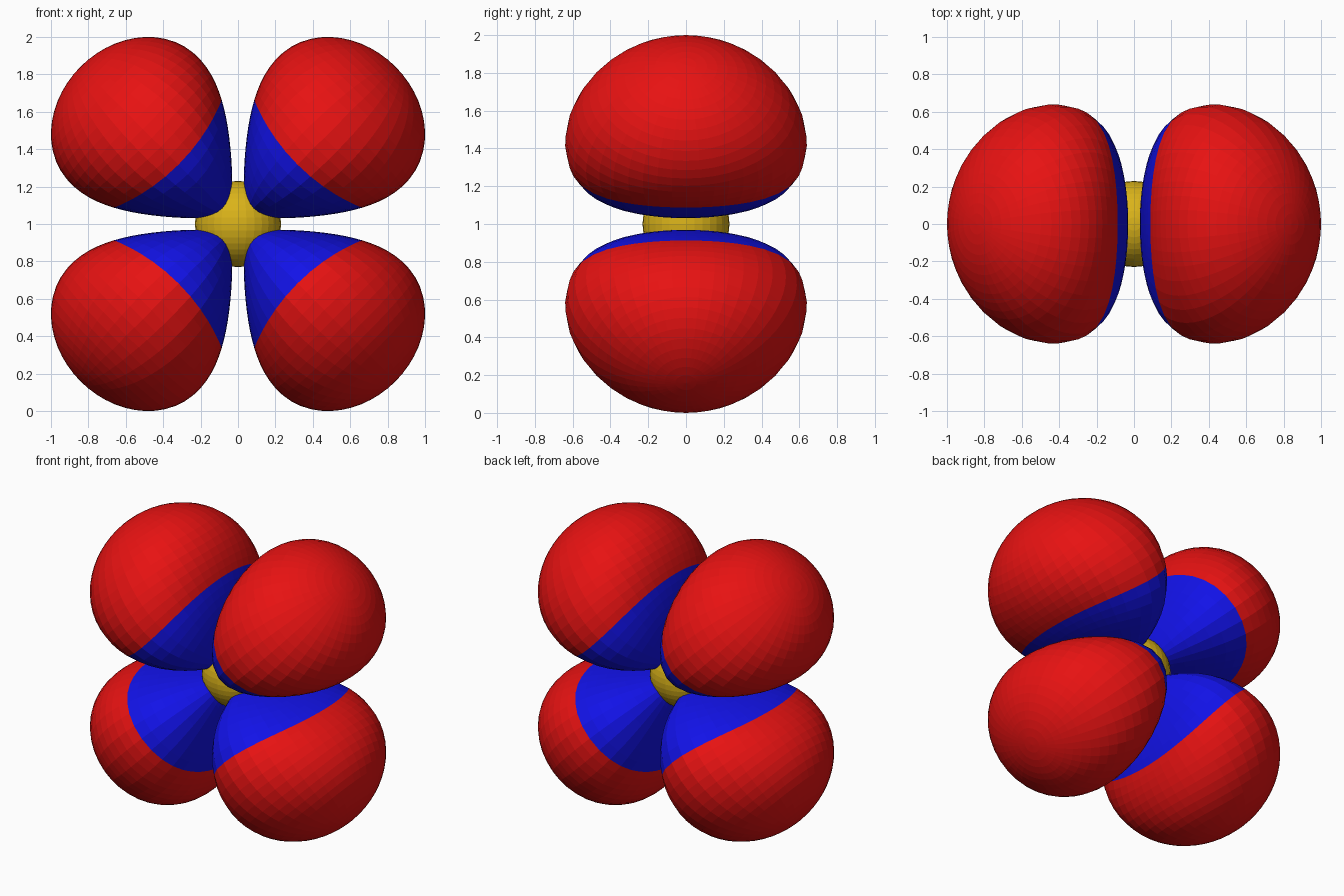
import bpy, bmesh, math
from mathutils import Vector

if "Cube" in bpy.data.objects:
    bpy.data.objects.remove(bpy.data.objects["Cube"])


def material(name, rgb):
    m = bpy.data.materials.new(name)
    m.diffuse_color = (*rgb, 1.0)
    m.use_nodes = True
    m.node_tree.nodes["Principled BSDF"].inputs["Base Color"].default_value = m.diffuse_color
    return m


RED = material("red", (0.80, 0.006, 0.006))
BLUE = material("blue", (0.006, 0.006, 0.80))
YELLOW = material("yellow", (0.70, 0.45, 0.01))

A, B, LEVEL = 4.81, 0.33, -6.07       # lobe falloff, side squeeze, surface level
CORE = Vector((0.47, 0, 0.47))        # point inside the lobe
OUT = Vector((1, 0, 1)).normalized()  # lobe axis
UP = Vector((-1, 0, 1)).normalized()
SIDE = Vector((0, 1, 0))
SEGS, RED_RINGS, BLUE_RINGS = 40, 18, 10


def inside(p):
    if p.x <= 0 or p.z <= 0:
        return False
    return math.log(p.x * p.z) - A * p.length - B * p.y ** 2 > LEVEL


def surface(theta, phi):
    """Point where a ray from the lobe core meets its convex surface."""
    ring = SIDE * math.cos(phi) + UP * math.sin(phi)
    d = OUT * math.cos(theta) + ring * math.sin(theta)
    lo, hi = 0.0, 2.0
    for _ in range(30):
        mid = (lo + hi) / 2
        if inside(CORE + d * mid):
            lo = mid
        else:
            hi = mid
    return CORE + d * lo


def colour_edge(phi):
    """Angle at which red changes to blue."""
    lo, hi = math.pi / 2, math.pi
    for _ in range(20):
        mid = (lo + hi) / 2
        p = surface(mid, phi)
        if p.x + p.z + 0.11 * (p.y / 0.6) ** 2 > 0.75:
            lo = mid
        else:
            hi = mid
    return lo


# Rings of one lobe, from outer tip to inner tip
phis = [2 * math.pi * i / SEGS for i in range(SEGS)]
edges = [colour_edge(p) for p in phis]
rings = []
for k in range(1, RED_RINGS + BLUE_RINGS):
    row = []
    for phi, e in zip(phis, edges):
        if k <= RED_RINGS:
            theta = e * k / RED_RINGS
        else:
            theta = e + (math.pi - e) * (k - RED_RINGS) / BLUE_RINGS
        row.append(surface(theta, phi))
    rings.append(row)
tip, root = surface(0, 0), surface(math.pi, 0)


def lobe(name, sx, sz):
    bm = bmesh.new()

    def vert(p):
        return bm.verts.new((sx * p.x, p.y, 1 + sz * p.z))

    rows = [[vert(p) for p in row] for row in rings]
    a, b = vert(tip), vert(root)
    for i in range(SEGS):
        j = (i + 1) % SEGS
        bm.faces.new((a, rows[0][i], rows[0][j]))
        bm.faces.new((b, rows[-1][j], rows[-1][i])).material_index = 1
        for k in range(len(rows) - 1):
            f = bm.faces.new((rows[k][i], rows[k + 1][i], rows[k + 1][j], rows[k][j]))
            f.material_index = 1 if k + 1 >= RED_RINGS else 0
    bmesh.ops.recalc_face_normals(bm, faces=bm.faces)
    me = bpy.data.meshes.new(name)
    bm.to_mesh(me)
    bm.free()
    me.materials.append(RED)
    me.materials.append(BLUE)
    bpy.context.collection.objects.link(bpy.data.objects.new(name, me))


# Four mirrored lobes
for sx, h in ((1, "right"), (-1, "left")):
    for sz, v in ((1, "upper"), (-1, "lower")):
        lobe(f"{v}_{h}_lobe", sx, sz)

# Central ball
bpy.ops.mesh.primitive_uv_sphere_add(segments=32, ring_count=20, radius=0.23, location=(0, 0, 1))
ball = bpy.context.object
ball.name = "centre_ball"
ball.data.materials.append(YELLOW)
